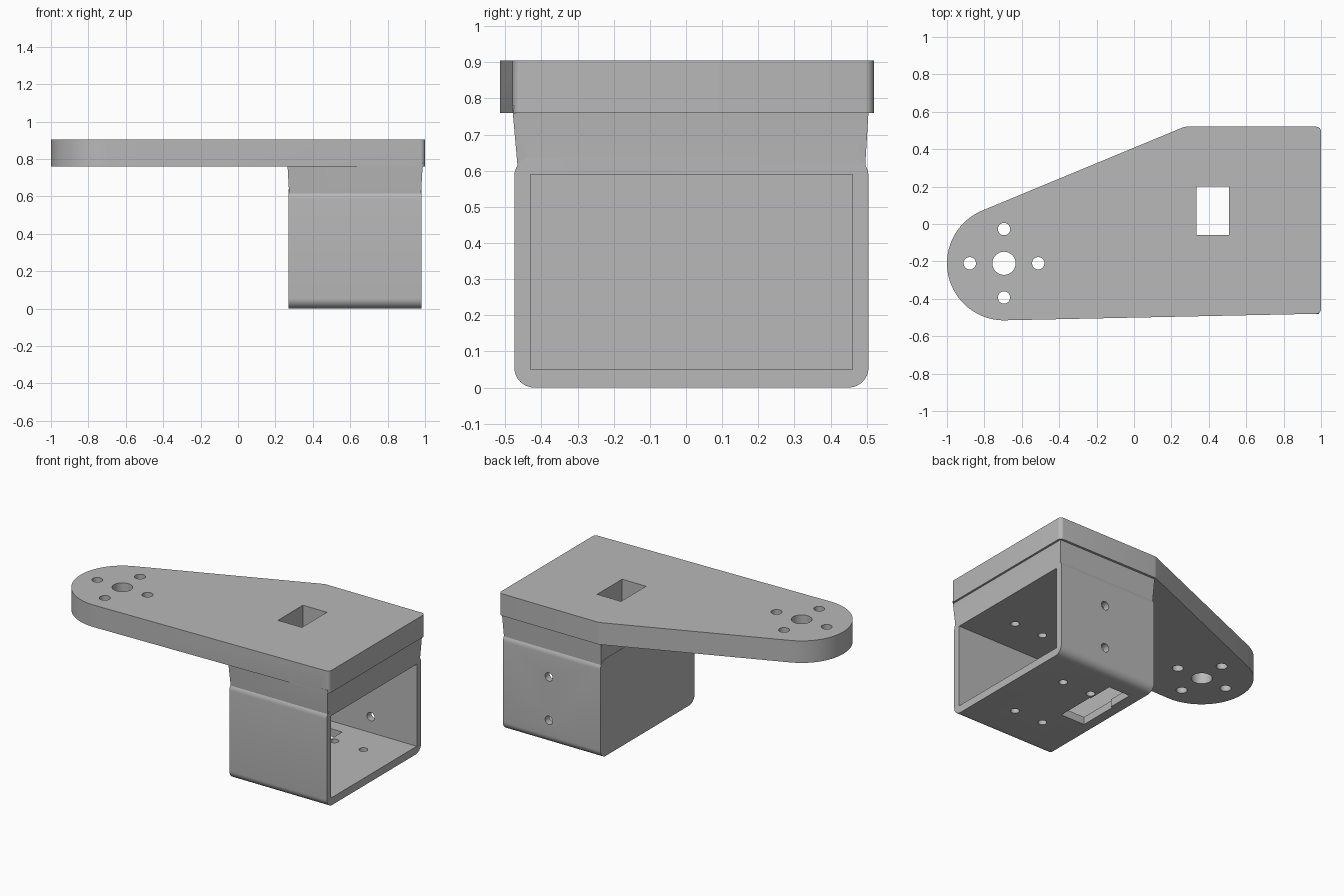
import bpy
import bmesh
from math import cos, sin, pi, atan2
from mathutils import Vector

cube = bpy.data.objects.get("Cube")
if cube:
    bpy.data.objects.remove(cube, do_unlink=True)

grey = bpy.data.materials.new("light_grey")
grey.use_nodes = True
COLOUR = (0.48, 0.48, 0.48, 1)
grey.diffuse_color = COLOUR
grey.node_tree.nodes["Principled BSDF"].inputs["Base Color"].default_value = COLOUR


def loft(name, lower, upper):
    """Closed solid between two matching outlines."""
    bm = bmesh.new()
    a = [bm.verts.new(p) for p in lower]
    b = [bm.verts.new(p) for p in upper]
    n = len(a)
    bm.faces.new(a)
    bm.faces.new(b)
    for i in range(n):
        j = (i + 1) % n
        bm.faces.new((a[i], a[j], b[j], b[i]))
    bmesh.ops.recalc_face_normals(bm, faces=bm.faces)
    mesh = bpy.data.meshes.new(name)
    bm.to_mesh(mesh)
    bm.free()
    mesh.materials.append(grey)
    obj = bpy.data.objects.new(name, mesh)
    bpy.context.scene.collection.objects.link(obj)
    return obj


def prism(name, outline, lo, hi, axis="z"):
    """Extrude a 2D outline between two positions on an axis."""
    def place(u, v, w):
        return {"x": (w, u, v), "y": (u, w, v), "z": (u, v, w)}[axis]
    return loft(name, [place(u, v, lo) for u, v in outline],
                [place(u, v, hi) for u, v in outline])


def arc(cx, cy, r, start, end, steps):
    return [(cx + r * cos(start + (end - start) * i / steps),
             cy + r * sin(start + (end - start) * i / steps)) for i in range(steps + 1)]


def rect(u0, u1, v0, v1):
    return [(u0, v0), (u1, v0), (u1, v1), (u0, v1)]


def rounded_rect(u0, u1, v0, v1, r):
    pts = []
    corners = [(u1 - r, v1 - r), (u0 + r, v1 - r), (u0 + r, v0 + r), (u1 - r, v0 + r)]
    for k, (cu, cv) in enumerate(corners):
        pts += arc(cu, cv, r, k * pi / 2, (k + 1) * pi / 2, 8)
    return pts


def hole(u, v, r, lo, hi, axis="z"):
    return prism("hole_cutter", arc(u, v, r, 0, 2 * pi, 32)[:-1], lo, hi, axis)


def combine(target, other, operation):
    mod = target.modifiers.new("combine", "BOOLEAN")
    mod.operation = operation
    mod.solver = "EXACT"
    mod.object = other
    bpy.context.view_layer.update()
    result = bpy.data.meshes.new_from_object(
        target.evaluated_get(bpy.context.evaluated_depsgraph_get()))
    target.modifiers.clear()
    target.data = result
    bpy.data.objects.remove(other, do_unlink=True)


# Arm plate: round end tapering out to a square end
PX, PY = -0.695, -0.21
R = 0.305
shoulder = Vector((0.28, 0.52))
top_angle = atan2(0.922, -0.386)
outline = arc(PX, PY, R, top_angle, 1.5 * pi + 0.02, 40)
outline += arc(0.975, -0.455, 0.025, -pi / 2, 0, 6)
outline += arc(0.975, 0.495, 0.025, 0, pi / 2, 6)
outline += arc(shoulder.x, shoulder.y - 0.05, 0.05, pi / 2, top_angle, 4)
bracket = prism("mounting_bracket", outline, 0.76, 0.905)

# Tapered neck between the plate and the housing
neck = loft("neck",
            [(x, y, 0.6) for x, y in rect(0.274, 0.978, -0.465, 0.495)],
            [(x, y, 0.78) for x, y in rect(0.264, 0.988, -0.481, 0.506)])

# Hollow housing, open at one side
housing = prism("housing", rounded_rect(-0.475, 0.505, 0, 0.64, 0.055), 0.27, 0.98, "x")
combine(bracket, neck, "UNION")
combine(bracket, housing, "UNION")

cutters = [prism("cavity_cutter", rect(-0.43, 0.46, 0.05, 0.59), 0.315, 1.1, "x")]

# Rectangular passage through the plate, and the longer floor slot
cutters.append(prism("passage_cutter", rect(0.333, 0.507, -0.06, 0.2), -0.1, 1.0))
cutters.append(prism("slot_cutter", rect(0.345, 0.5, 0.1, 0.37), -0.1, 0.1))

# Pivot hole and four fixing holes in the round end
cutters.append(hole(PX, PY, 0.062, 0.7, 1.0))
for k in range(4):
    cutters.append(hole(PX + 0.183 * cos(k * pi / 2), PY + 0.183 * sin(k * pi / 2),
                        0.033, 0.7, 1.0))

# Screw holes in the floor, the ceiling and the back wall
for x in (0.535, 0.745):
    for y in (-0.2, 0.24):
        cutters.append(hole(x, y, 0.026, -0.1, 0.1))
        cutters.append(hole(x, y, 0.026, 0.55, 0.74))
for z in (0.155, 0.44):
    cutters.append(hole(0.645, z, 0.028, 0.4, 0.6, "y"))

for cutter in cutters:
    combine(bracket, cutter, "DIFFERENCE")

# Smooth the round surfaces, keep the edges crisp
bpy.ops.object.select_all(action="DESELECT")
bracket.select_set(True)
bpy.context.view_layer.objects.active = bracket
bpy.ops.object.shade_smooth_by_angle(angle=0.45)
